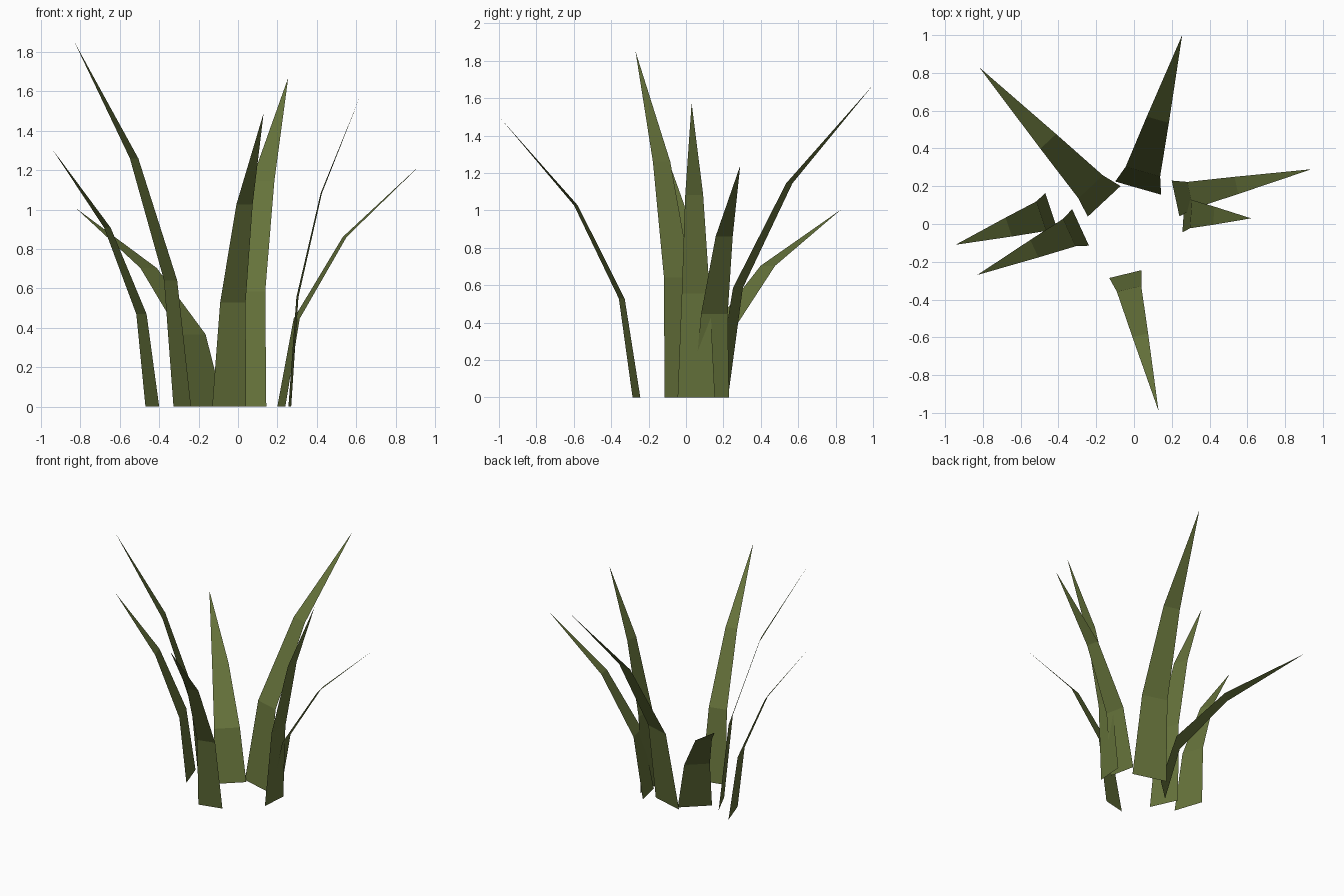
import bpy
from mathutils import Vector

if "Cube" in bpy.data.objects:
    bpy.data.objects.remove(bpy.data.objects["Cube"])

# Single leaf colour
green = bpy.data.materials.new("leaf_green")
green.diffuse_color = (0.130, 0.168, 0.043, 1.0)
green.use_nodes = True
green.node_tree.nodes["Principled BSDF"].inputs["Base Color"].default_value = green.diffuse_color

# Shared blade shape: outward reach and width at each joint below the tip
REACH = (0.0, 0.108, 0.447)
WIDTH = (1.0, 0.75, 0.48)


def blade(name, base, tip, width):
    """Flat tapering leaf, curving outward from its root to a pointed tip."""
    root, end = Vector((*base, 0)), Vector(tip)
    out = Vector((end.x - root.x, end.y - root.y, 0))
    side = Vector((-out.y, out.x, 0)).normalized()
    h = end.z
    heights = (0, h * (0.387 - 0.022 * h), h * (0.722 - 0.022 * h))
    verts = []
    for r, w, z in zip(REACH, WIDTH, heights):
        centre = root + out * r + Vector((0, 0, z))
        verts += [centre + side * width * w / 2, centre - side * width * w / 2]
    verts.append(end)
    # Upper (inner) side faces up
    faces = [(0, 1, 3, 2), (2, 3, 5, 4), (4, 5, 6)]
    faces = [f[::-1] for f in faces]
    mesh = bpy.data.meshes.new(name)
    mesh.from_pydata(verts, [], faces)
    if mesh.polygons[0].normal.dot(out) > 0:
        mesh.flip_normals()
    mesh.materials.append(green)
    obj = bpy.data.objects.new(name, mesh)
    bpy.context.collection.objects.link(obj)


# Leaves around the clump: root, tip, root width
blade("back_left_leaf", (-0.158, 0.12), (-0.82, 0.83, 1.005), 0.237)
blade("back_leaf", (0.022, 0.19), (0.255, 1.0, 1.67), 0.253)
blade("right_low_leaf", (0.22, 0.135), (0.94, 0.29, 1.24), 0.194)
blade("right_tall_leaf", (0.263, 0.055), (0.62, 0.03, 1.575), 0.20)
blade("front_leaf", (-0.045, -0.265), (0.13, -0.99, 1.49), 0.177)
blade("left_tall_leaf", (-0.283, -0.018), (-0.83, -0.27, 1.85), 0.213)
blade("left_low_leaf", (-0.435, 0.06), (-0.945, -0.11, 1.31), 0.22)
